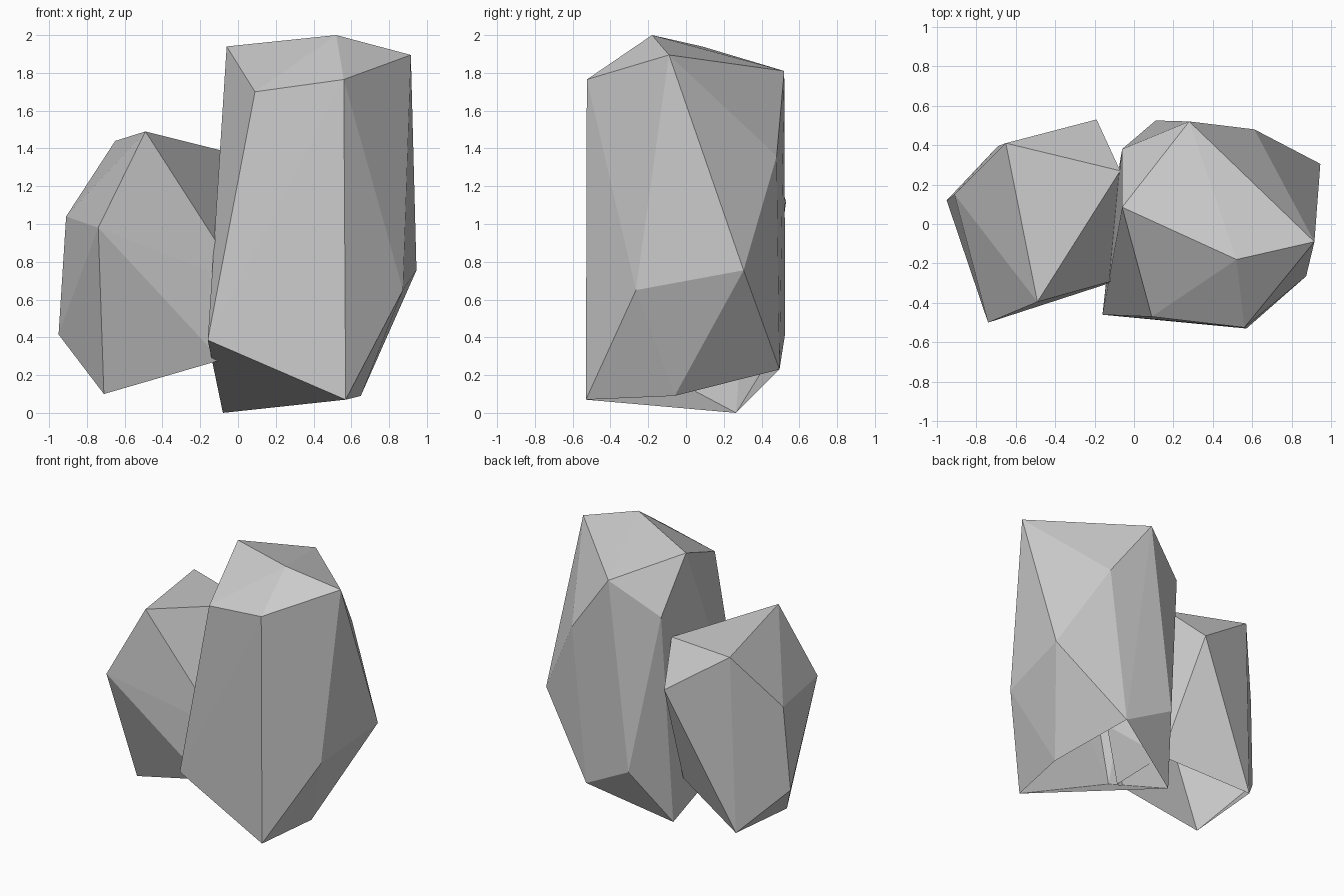
import bpy, bmesh


def faceted_rock(name, body, base):
    """Convex faceted rock; faces spanning only base points are left open."""
    bm = bmesh.new()
    for p in body:
        bm.verts.new(p)
    base_verts = {bm.verts.new(p) for p in base}
    bmesh.ops.convex_hull(bm, input=bm.verts[:], use_existing_faces=False)
    under = [f for f in bm.faces if all(v in base_verts for v in f.verts)]
    bmesh.ops.delete(bm, geom=under, context='FACES_ONLY')
    bmesh.ops.recalc_face_normals(bm, faces=bm.faces[:])
    mesh = bpy.data.meshes.new(name)
    bm.to_mesh(mesh)
    bm.free()
    rock = bpy.data.objects.new(name, mesh)
    bpy.context.collection.objects.link(rock)
    return rock


# Tall rock on the right: crown, waist, then open underside
faceted_rock(
    "tall_rock",
    [(0.52, -0.18, 2.0), (-0.06, 0.085, 1.94), (0.09, -0.47, 1.70),
     (0.56, -0.525, 1.765), (0.915, -0.09, 1.895), (0.28, 0.52, 1.81),
     (-0.06, 0.38, 1.57), (0.61, 0.48, 1.36), (0.945, 0.305, 0.755),
     (0.873, -0.265, 0.65), (-0.16, -0.46, 0.385), (0.11, 0.525, 0.42)],
    [(0.57, -0.53, 0.07), (0.65, -0.06, 0.09),
     (0.48, 0.495, 0.23), (-0.08, 0.265, 0.0)])

# Short rock on the left, tucked into the tall one
faceted_rock(
    "short_rock",
    [(-0.49, -0.395, 1.49), (-0.65, 0.41, 1.44), (-0.07, 0.27, 1.385),
     (-0.19, 0.53, 1.12), (-0.91, 0.15, 1.04), (-0.74, -0.50, 0.98),
     (0.03, -0.25, 0.68), (-0.95, 0.12, 0.415)],
    [(-0.71, -0.18, 0.10), (-0.69, 0.395, 0.13),
     (-0.10, 0.175, 0.30), (-0.09, -0.285, 0.28)])
